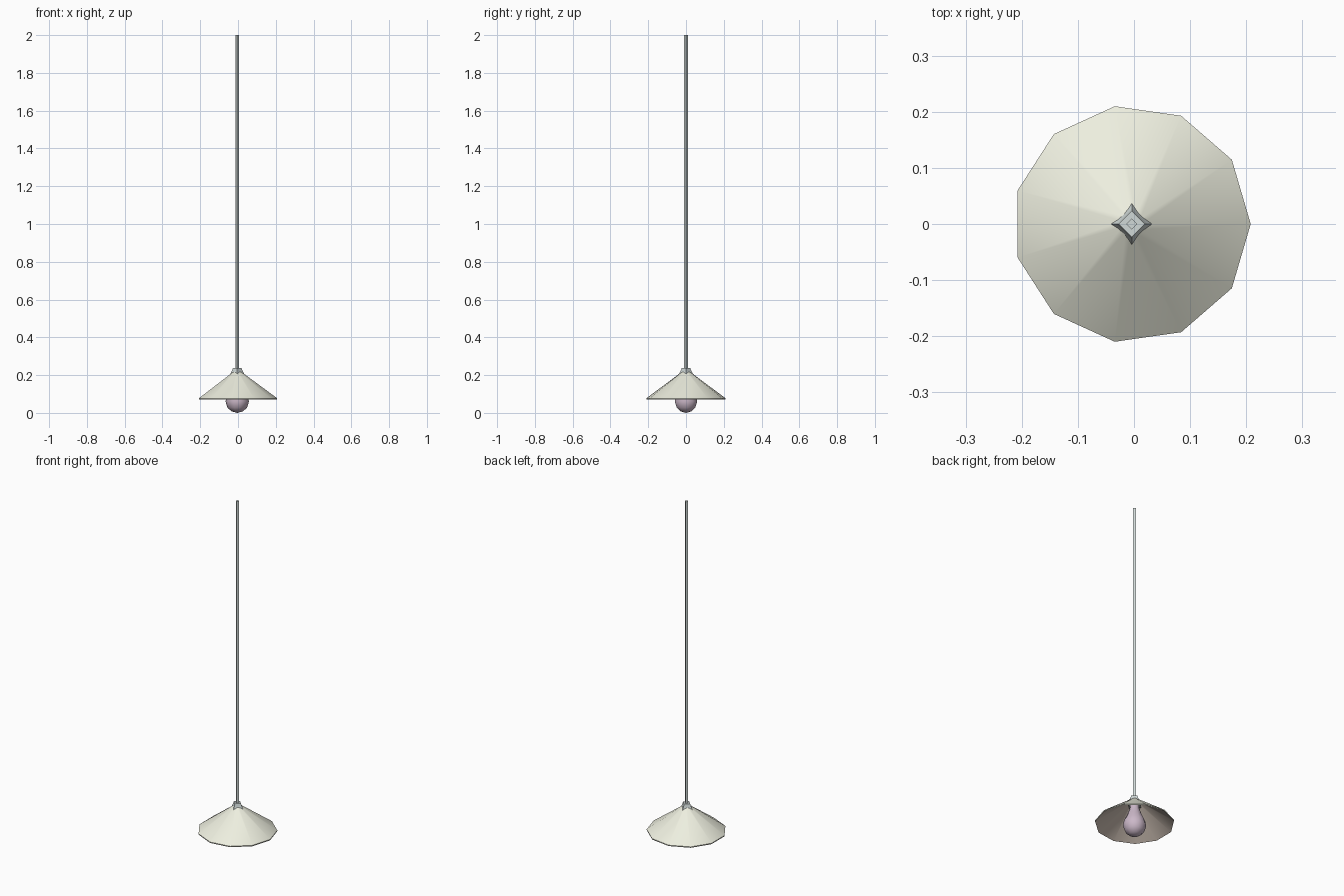
import bpy, bmesh, math

if "Cube" in bpy.data.objects:
    bpy.data.objects.remove(bpy.data.objects["Cube"])

AXIS_X = -0.004  # odd-sided shade, so its axis sits slightly off the box centre


def material(name, rgb):
    m = bpy.data.materials.new(name)
    m.diffuse_color = (*rgb, 1)
    m.use_nodes = True
    m.node_tree.nodes["Principled BSDF"].inputs["Base Color"].default_value = m.diffuse_color
    return m


cream = material("cream", (0.85, 0.86, 0.74))
tan = material("tan", (0.62, 0.53, 0.46))
metal = material("metal", (0.63, 0.69, 0.68))
glass = material("glass", (0.60, 0.48, 0.58))


def lathe(name, profile, sides, mats, smooth=None, closed=False, inner_from=None):
    """Revolve (radius, z) points around the lamp axis; zero radius makes a pole."""
    bm = bmesh.new()
    rings = []
    for r, z in profile:
        n = 1 if r == 0 else sides
        rings.append([bm.verts.new((r * math.cos(math.tau * i / sides),
                                    r * math.sin(math.tau * i / sides), z))
                      for i in range(n)])
    pairs = list(zip(rings, rings[1:]))
    if closed:
        pairs.append((rings[-1], rings[0]))
    for k, (a, b) in enumerate(pairs):
        for i in range(sides):
            j = (i + 1) % sides
            corners = [a[i % len(a)], a[j % len(a)], b[j % len(b)], b[i % len(b)]]
            f = bm.faces.new(list(dict.fromkeys(corners)))
            if inner_from is not None and k == inner_from:
                f.material_index = 1
    bmesh.ops.recalc_face_normals(bm, faces=bm.faces)
    mesh = bpy.data.meshes.new(name)
    bm.to_mesh(mesh)
    bm.free()
    for m in mats:
        mesh.materials.append(m)
    ob = bpy.data.objects.new(name, mesh)
    ob.location.x = AXIS_X
    bpy.context.collection.objects.link(ob)
    if smooth:
        bpy.ops.object.select_all(action='DESELECT')
        ob.select_set(True)
        bpy.context.view_layer.objects.active = ob
        bpy.ops.object.shade_smooth_by_angle(angle=math.radians(smooth))
    return ob


# Conical shade: outer skin, rim, inner skin
lathe("shade", [(0.018, 0.220), (0.212, 0.077), (0.211, 0.071), (0.018, 0.214)],
      11, [cream, tan], smooth=40, closed=True, inner_from=2)

# Square fitting capping the shade
lathe("fitting", [(0, 0.185), (0.045, 0.185), (0.036, 0.207), (0.028, 0.223),
                  (0.023, 0.237), (0, 0.237)], 4, [metal])

# Four-sided hanging cord
lathe("cord", [(0, 0.23), (0.010, 0.23), (0.010, 2.0), (0, 2.0)], 4, [metal])

# Pear-shaped bulb
lathe("bulb", [(0, 0), (0.030, 0.008), (0.052, 0.028), (0.062, 0.060),
               (0.056, 0.092), (0.038, 0.130), (0.026, 0.165), (0.024, 0.188),
               (0, 0.188)], 10, [glass], smooth=60)
